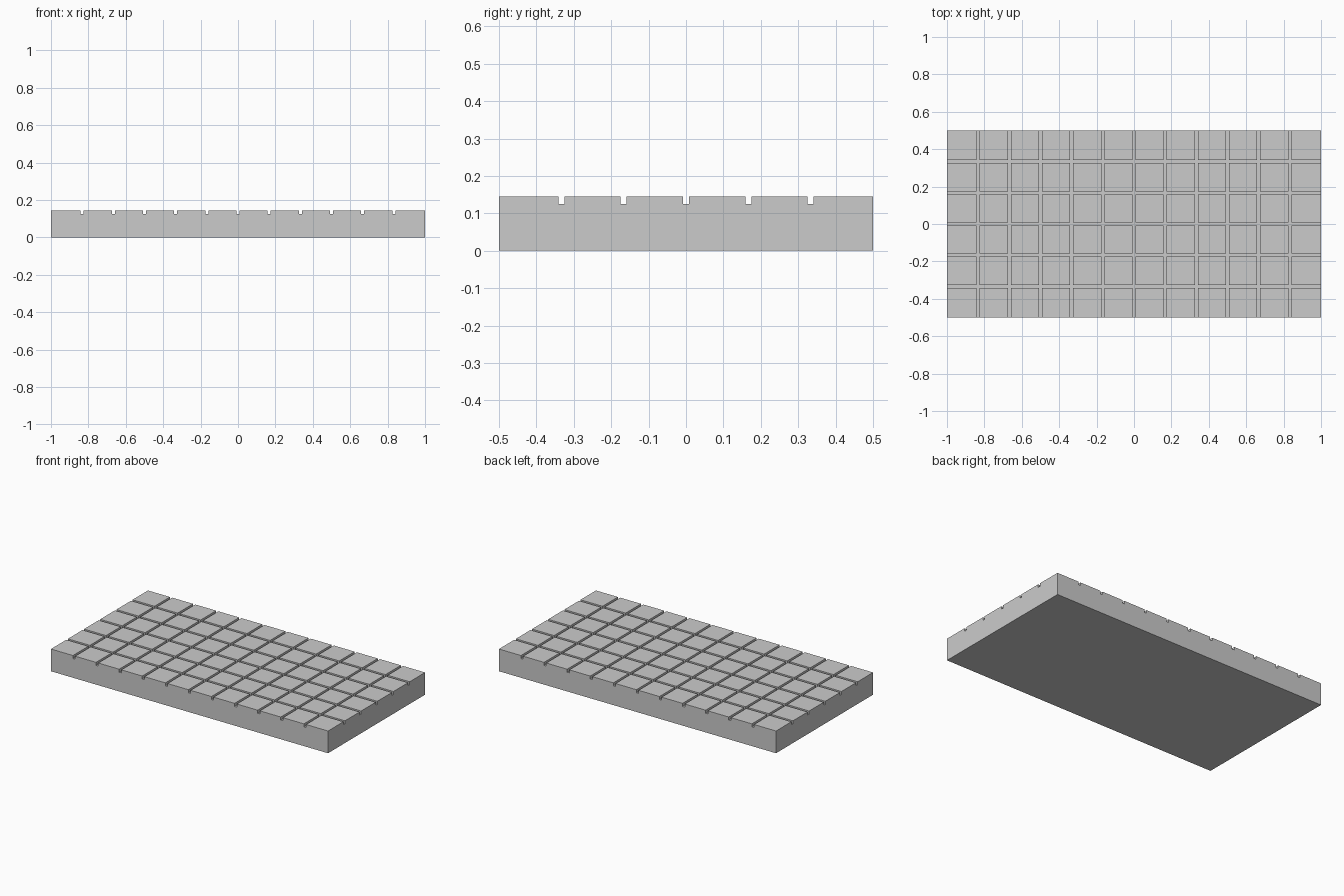
import bpy, bmesh
from mathutils import Vector

if "Cube" in bpy.data.objects:
    bpy.data.objects.remove(bpy.data.objects["Cube"])

LENGTH, WIDTH = 2.0, 1.0
HEIGHT, GROOVE_DEPTH = 0.145, 0.02
PITCH, GROOVE = 1 / 6, 0.016

bm = bmesh.new()

# Base block up to the groove floor
bmesh.ops.create_cube(bm, size=1)
for v in bm.verts:
    v.co = Vector((v.co.x * LENGTH, v.co.y * WIDTH,
                   (v.co.z + 0.5) * (HEIGHT - GROOVE_DEPTH)))


def top_faces():
    bm.normal_update()
    return [f for f in bm.faces if f.normal.z > 0.9]


# Score both edges of every groove into the top face
def score(axis, count):
    for i in range(1, count):
        for side in (-1, 1):
            pos = (i - count / 2) * PITCH + side * GROOVE / 2
            faces = top_faces()
            edges = {e for f in faces for e in f.edges}
            verts = {v for f in faces for v in f.verts}
            bmesh.ops.bisect_plane(bm, geom=[*verts, *edges, *faces], dist=1e-5,
                                   plane_co=axis * pos, plane_no=axis)


score(Vector((1, 0, 0)), 12)
score(Vector((0, 1, 0)), 6)


# Raise the square tiles between the grooves
def is_tile(f):
    xs = [v.co.x for v in f.verts]
    ys = [v.co.y for v in f.verts]
    return min(max(xs) - min(xs), max(ys) - min(ys)) > GROOVE * 2


tiles = [f for f in top_faces() if is_tile(f)]
raised = bmesh.ops.extrude_discrete_faces(bm, faces=tiles)["faces"]
bmesh.ops.translate(bm, verts=list({v for f in raised for v in f.verts}),
                    vec=(0, 0, GROOVE_DEPTH))
bmesh.ops.recalc_face_normals(bm, faces=bm.faces[:])

mesh = bpy.data.meshes.new("grooved_slab")
bm.to_mesh(mesh)
bm.free()
bpy.context.collection.objects.link(bpy.data.objects.new("grooved_slab", mesh))
